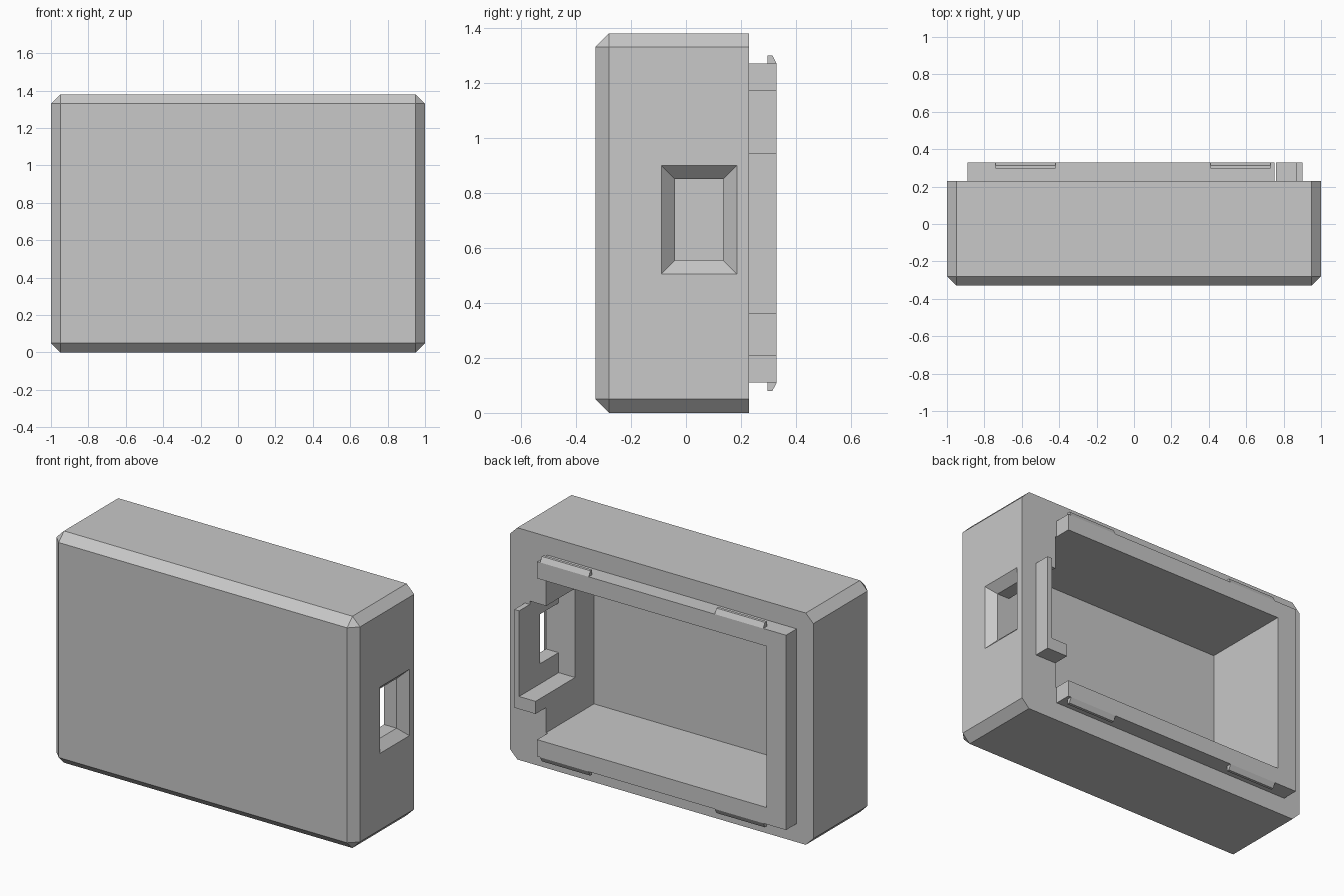
import bpy
import bmesh

cube = bpy.data.objects.get("Cube")
if cube:
    bpy.data.objects.remove(cube, do_unlink=True)

grey = bpy.data.materials.new("plain_grey")
grey.use_nodes = True
COLOUR = (0.58, 0.58, 0.58, 1)
grey.diffuse_color = COLOUR
grey.node_tree.nodes["Principled BSDF"].inputs["Base Color"].default_value = COLOUR


def finish(name, bm):
    bmesh.ops.recalc_face_normals(bm, faces=bm.faces[:])
    mesh = bpy.data.meshes.new(name)
    bm.to_mesh(mesh)
    bm.free()
    mesh.materials.append(grey)
    obj = bpy.data.objects.new(name, mesh)
    bpy.context.collection.objects.link(obj)
    return obj


def loft(name, rings):
    """Skin a stack of matching closed rings and cap both ends."""
    bm = bmesh.new()
    loops = [[bm.verts.new(p) for p in ring] for ring in rings]
    n = len(loops[0])
    for a, b in zip(loops, loops[1:]):
        for i in range(n):
            j = (i + 1) % n
            bm.faces.new((a[i], a[j], b[j], b[i]))
    bm.faces.new(loops[0])
    bm.faces.new(loops[-1])
    return finish(name, bm)


def rect(x, y, z):
    """Rectangle at a fixed x, spanning y and z."""
    return [(x, y[0], z[0]), (x, y[1], z[0]), (x, y[1], z[1]), (x, y[0], z[1])]


def box(name, x, y, z):
    return loft(name, [rect(x[0], y, z), rect(x[1], y, z)])


def combine(target, tool, operation):
    """Apply a boolean and discard the tool."""
    mod = target.modifiers.new(operation, "BOOLEAN")
    mod.operation = operation
    mod.solver = "EXACT"
    mod.object = tool
    graph = bpy.context.evaluated_depsgraph_get()
    mesh = bpy.data.meshes.new_from_object(target.evaluated_get(graph))
    target.modifiers.clear()
    target.data = mesh
    bpy.data.objects.remove(tool, do_unlink=True)


# Main shell, chamfered everywhere except around the open back
BACK, RIM, HEIGHT = 0.23, 0.33, 1.38
shell = box("case_shell", (-1, 1), (-RIM, BACK), (0, HEIGHT))
bm = bmesh.new()
bm.from_mesh(shell.data)
edges = [e for e in bm.edges if min(v.co.y for v in e.verts) < 0]
bmesh.ops.bevel(bm, geom=edges, offset=0.05, segments=1, affect="EDGES")
bm.to_mesh(shell.data)
bm.free()

# Raised rim and the separate guard beside the port
combine(shell, box("rim", (-0.89, 0.75), (0.15, RIM), (0.11, 1.27)), "UNION")
combine(shell, box("port_guard", (0.755, 0.9), (0.15, RIM), (0.36, 0.945)), "UNION")

# Main cavity and the pocket behind the port
combine(shell, box("cavity", (-0.76, 0.76), (-0.22, 0.5), (0.21, 1.17)), "DIFFERENCE")
combine(shell, box("pocket", (0.6, 0.868), (-0.042, 0.5), (0.435, 0.965)), "DIFFERENCE")

# Port opening with a flared mouth
port_y, port_z, flare = (-0.04, 0.135), (0.555, 0.85), 0.07
port = loft("port", [
    rect(0.8, port_y, port_z),
    rect(0.95, port_y, port_z),
    rect(0.95 + flare, (port_y[0] - flare, port_y[1] + flare),
         (port_z[0] - flare, port_z[1] + flare)),
])
combine(shell, port, "DIFFERENCE")

# Snap clips on the upper and lower rim
profile = [(0.297, -0.01), (0.297, 0.03), (0.314, 0.03), (RIM, 0), (RIM, -0.01)]
for level, base, sign in (("upper", 1.27, 1), ("lower", 0.11, -1)):
    for side, x0, x1 in (("left", 0.41, 0.73), ("right", -0.74, -0.42)):
        loft(f"{level}_{side}_clip",
             [[(x, y, base + sign * h) for y, h in profile] for x in (x0, x1)])
